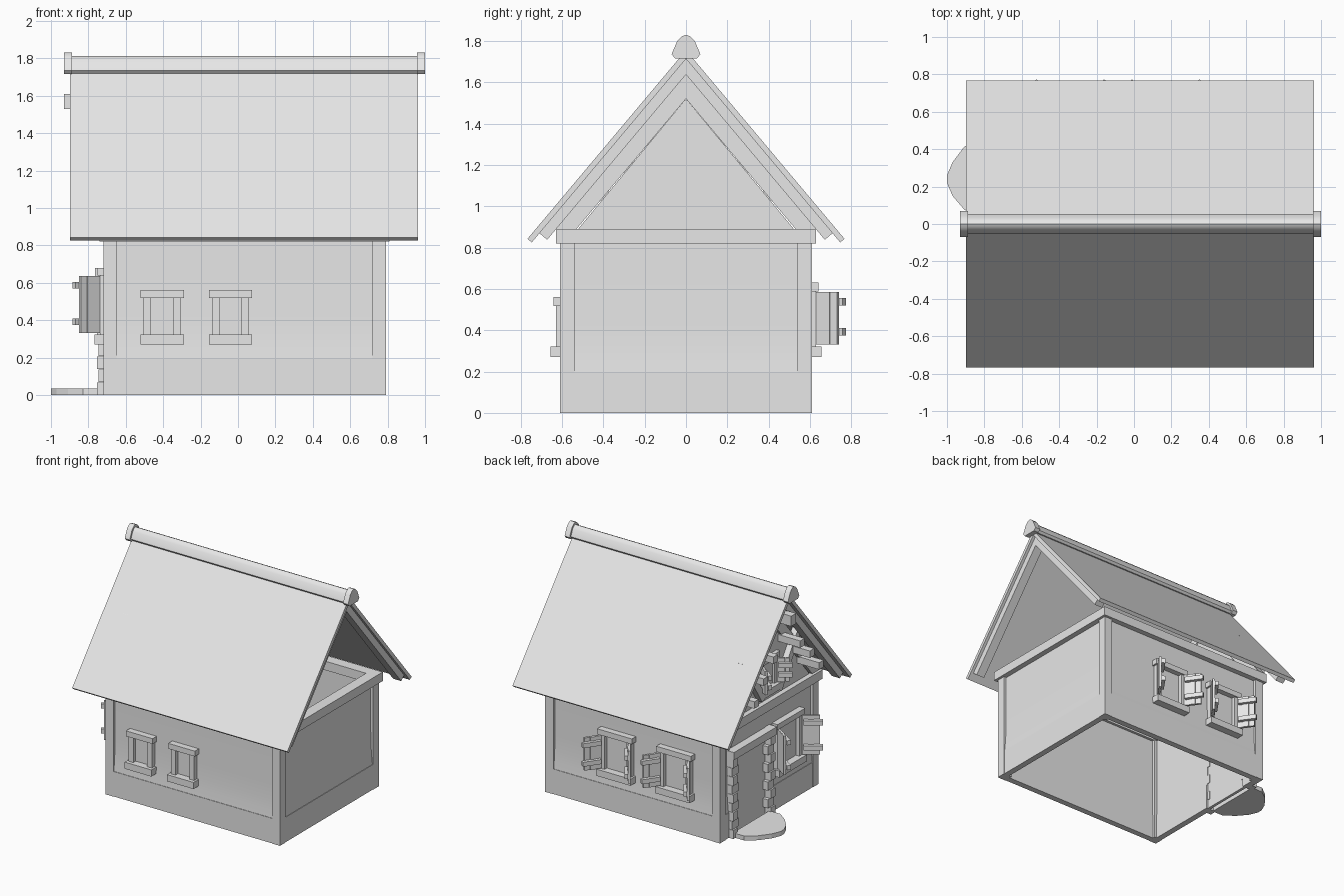
import bpy, bmesh, math
from mathutils import Matrix, Vector

cube = bpy.data.objects.get("Cube")
if cube:
    bpy.data.objects.remove(cube)

grey = bpy.data.materials.new("plain_grey")
grey.use_nodes = True
colour = (0.8, 0.8, 0.8, 1)
grey.diffuse_color = colour
grey.node_tree.nodes["Principled BSDF"].inputs["Base Color"].default_value = colour

WORLD = Matrix.Identity(4)


def prism(name, profile, x0, x1, frame=WORLD, smooth=False):
    """Extrude a (y, z) profile along x."""
    bm = bmesh.new()
    ends = [[bm.verts.new((x, y, z)) for y, z in profile] for x in (x0, x1)]
    n = len(profile)
    for i in range(n):
        j = (i + 1) % n
        bm.faces.new((ends[0][i], ends[0][j], ends[1][j], ends[1][i]))
    bm.faces.new(ends[0])
    bm.faces.new(ends[1])
    bmesh.ops.recalc_face_normals(bm, faces=bm.faces)
    bm.transform(frame)
    mesh = bpy.data.meshes.new(name)
    bm.to_mesh(mesh)
    bm.free()
    mesh.materials.append(grey)
    obj = bpy.data.objects.new(name, mesh)
    bpy.context.collection.objects.link(obj)
    if smooth:
        bpy.ops.object.select_all(action='DESELECT')
        obj.select_set(True)
        bpy.context.view_layer.objects.active = obj
        bpy.ops.object.shade_smooth_by_angle(angle=math.radians(35))
    return obj


def box(name, x, y, z, frame=WORLD):
    return prism(name, [(y[0], z[0]), (y[1], z[0]), (y[1], z[1]), (y[0], z[1])], *x, frame)


def side(degrees, distance):
    """Frame on a wall: local x runs along it, local -y points outward, y = 0 is its face."""
    return (Matrix.Translation((0.035, 0, 0)) @ Matrix.Rotation(math.radians(degrees), 4, 'Z')
            @ Matrix.Translation((0, -distance, 0)))


HALF_X, HALF_Y = 0.755, 0.61
front, back = side(0, HALF_Y), side(180, HALF_Y)
right, left = side(90, HALF_X), side(-90, HALF_X)

# Corner posts
for sx in (-1, 1):
    for sy in (-1, 1):
        cx, cy = 0.035 + sx * (HALF_X - 0.035), sy * (HALF_Y - 0.035)
        box("corner_post", (cx - 0.035, cx + 0.035), (cy - 0.035, cy + 0.035), (0, 0.84))

# Plaster panels flaring at the foot, sill beams and top plates
PANEL = [(0.006, 0.19), (0.012, 0.25), (0.018, 0.33), (0.021, 0.45), (0.022, 0.83),
         (0.045, 0.83), (0.045, 0.19)]
DOOR = (-0.44, -0.03)
for label, frame, half in (("front", front, HALF_X), ("back", back, HALF_X),
                           ("right", right, HALF_Y), ("left", left, HALF_Y)):
    inner = half - 0.06
    spans = [(-inner, inner)]
    if label == "left":
        spans = [(-inner, DOOR[0]), (DOOR[1], inner)]
    for span in spans:
        prism(label + "_wall_panel", PANEL, *span, frame, smooth=True)
        box(label + "_sill_beam", span, (0.003, 0.05), (0, 0.195), frame)
    box(label + "_top_plate", (-half - 0.02, half + 0.02), (-0.02, 0.065), (0.82, 0.89), frame)


# Windows
def shutter(name, frame, hinge, direction, z0, z1, length):
    turn = Matrix.Rotation(-direction * math.radians(55), 4, 'Z')
    flip = Matrix.Scale(direction, 4, Vector((1, 0, 0)))
    local = frame @ Matrix.Translation((hinge, -0.015, 0)) @ turn @ flip
    for i in range(3):
        gap = length / 3
        box(name + "_plank", (i * gap, (i + 0.97) * gap),
            (-0.018 - 0.004 * (i % 2), 0.0), (z0, z1), local)
    for z in (z0 + 0.045, z1 - 0.065):
        box(name + "_batten", (0.01, length + 0.02), (-0.045, -0.018), (z, z + 0.035), local)


def window(name, frame, u, half, z0, z1, shutters=0.0):
    box(name + "_lintel", (u - half, u + half), (-0.03, 0.02), (z1 - 0.042, z1), frame)
    box(name + "_sill", (u - half, u + half), (-0.046, 0.02), (z0, z0 + 0.052), frame)
    for s in (-1, 1):
        c = u + s * (half - 0.035)
        box(name + "_post", (c - 0.02, c + 0.02), (-0.018, 0.02), (z0 + 0.05, z1 - 0.04), frame)
        if shutters:
            shutter(name + "_shutter", frame, u + s * (half - 0.02), s,
                    z0 + 0.06, z1 - 0.045, shutters)
    box(name + "_pane", (u - half + 0.05, u + half - 0.05), (0.012, 0.02),
        (z0 + 0.05, z1 - 0.04), frame)


for x in (-0.405, -0.04):
    window("front_window", front, x - 0.035, 0.115, 0.27, 0.56)
for x in (0.17, -0.34):
    window("back_window", back, 0.035 - x, 0.15, 0.27, 0.63, 0.13)
window("left_window", left, 0.23, 0.17, 0.27, 0.68, 0.13)

# Door with block jambs, lintel and step
box("door", DOOR, (0.018, 0.04), (0, 0.63), left)
box("door_header", DOOR, (0.018, 0.045), (0.63, 0.83), left)
box("door_lintel", (DOOR[0] - 0.06, DOOR[1] + 0.06), (-0.045, 0.03), (0.62, 0.68), left)
for edge, out in ((DOOR[0], -1), (DOOR[1], 1)):
    for i in range(9):
        reach = 0.025 if i % 2 else 0.0
        a, b = edge - out * reach, edge + out * 0.055
        z = i * 0.069
        box("door_jamb_block", (min(a, b), max(a, b)), (-0.035 + 0.01 * (i % 2), 0.045),
            (z, z + 0.067), left)

step = [(-0.735, 0.47), (-0.83, 0.47), (-0.91, 0.41), (-0.97, 0.33), (-1.0, 0.26),
        (-1.0, 0.22), (-0.97, 0.15), (-0.91, 0.08), (-0.83, 0.02), (-0.735, 0.02)]
upright = Matrix(((0, 1, 0, 0), (0, 0, 1, 0), (1, 0, 0, 0), (0, 0, 0, 1)))
prism("door_step", step, 0, 0.035, upright)


# Roof, symmetrical about the ridge
def slope_band(name, top, thick, reach, x, pitch=1.19):
    """A sloping slab on each side, square-cut at the eaves."""
    drop = thick * math.sqrt(1 + pitch * pitch)
    back_y = thick * pitch / math.sqrt(1 + pitch * pitch)
    back_z = thick / math.sqrt(1 + pitch * pitch)
    for s in (-1, 1):
        low = top - pitch * reach
        prism(name, [(0, top), (s * reach, low), (s * (reach - back_y), low - back_z),
                     (0, top - drop)], *x)


slope_band("roof_slope", 1.755, 0.027, 0.767, (-0.897, 0.963))
for x in ((-0.86, -0.79), (0.87, 0.94)):
    slope_band("gable_rafter", 1.715, 0.05, 0.71, x)

# Inner truss and gable infill at the door end
for s in (-1, 1):
    prism("truss_rafter", [(0, 1.64), (s * 0.63, 0.89), (s * 0.53, 0.89), (0, 1.52)],
          -0.72, -0.66)
    prism("truss_brace", [(s * 0.37, 1.315), (s * 0.33, 1.345), (s * 0.07, 0.95),
                          (s * 0.12, 0.92)], -0.745, -0.695)
prism("gable_infill", [(-0.53, 0.88), (0.53, 0.88), (0, 1.52)], -0.70, -0.67)

# Purlin ends
box("ridge_beam_end", (-0.93, -0.68), (-0.03, 0.03), (1.53, 1.61))
for s in (-1, 1):
    for y, z in ((0.165, 1.315), (0.285, 1.19), (0.4, 1.055)):
        box("purlin_end", (-0.89, -0.68), (s * y - 0.027, s * y + 0.027), (z - 0.027, z + 0.027))

# Loft window
loft = left @ Matrix.Translation((0, 0.02, 0))
window("loft_window", loft, 0, 0.12, 0.94, 1.23, 0.09)

# Ridge cap with heavier ends
RIDGE = [(-0.07, 1.735), (-0.042, 1.80), (-0.02, 1.822), (0, 1.83), (0.02, 1.822),
         (0.042, 1.80), (0.07, 1.735), (0.052, 1.715), (-0.052, 1.715)]
prism("ridge_cap", [(y * 0.78, 1.735 + (z - 1.735) * 0.8) for y, z in RIDGE],
      -0.9, 0.97, smooth=True)
for x in ((-0.93, -0.887), (0.957, 1.0)):
    prism("ridge_end", RIDGE, *x, smooth=True)
